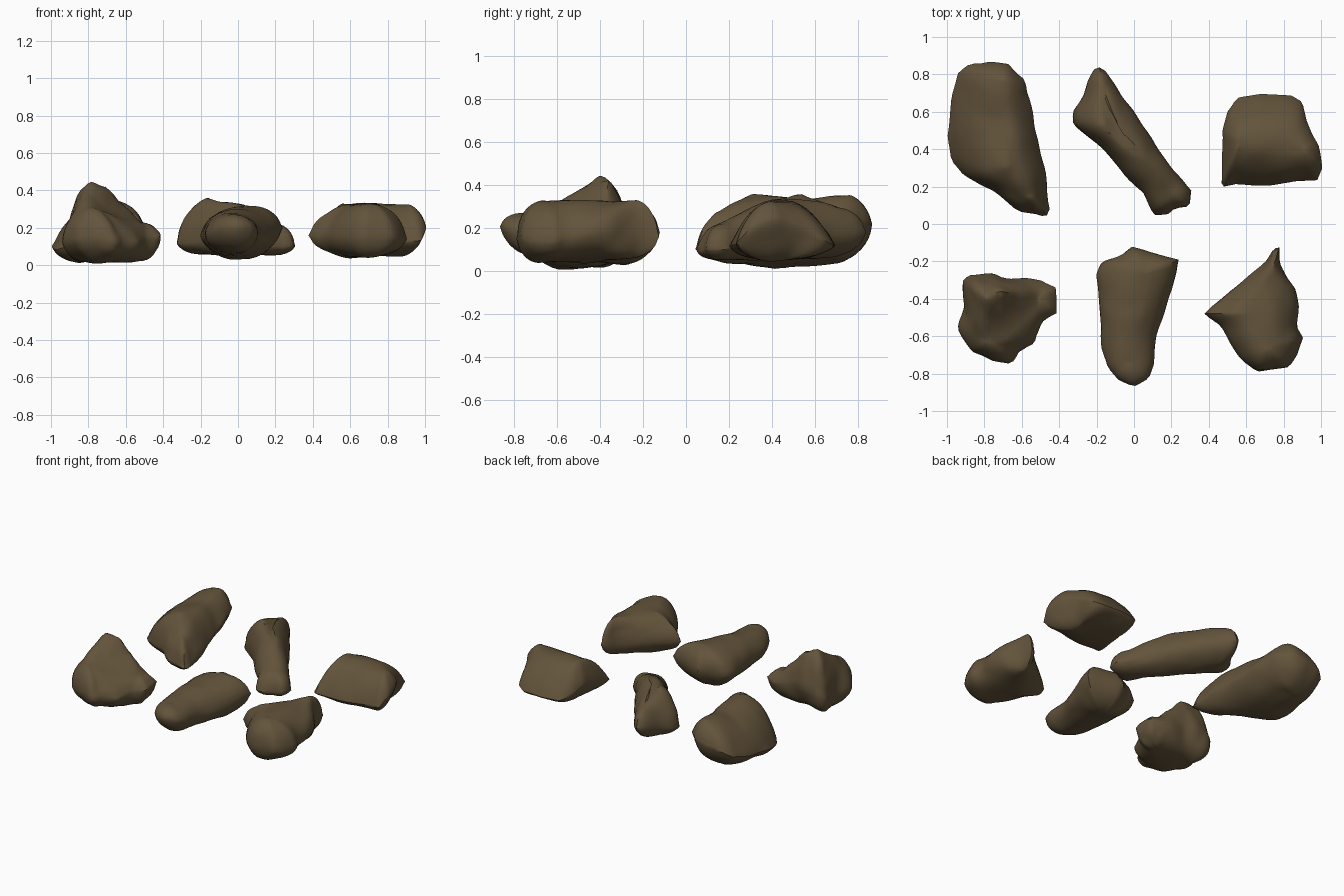
import bpy, bmesh, math
from mathutils import Vector, noise

if "Cube" in bpy.data.objects:
    bpy.data.objects.remove(bpy.data.objects["Cube"])

stone = bpy.data.materials.new("brown stone")
stone.diffuse_color = (0.125, 0.088, 0.044, 1)
stone.use_nodes = True
stone.node_tree.nodes["Principled BSDF"].inputs["Base Color"].default_value = stone.diffuse_color


def resample(pts, n):
    """Evenly spaced points along a closed outline."""
    pts = [Vector(p) for p in pts]
    segs = [(a, b, (b - a).length) for a, b in zip(pts, pts[1:] + pts[:1])]
    step = sum(s[2] for s in segs) / n
    out, i, start = [], 0, 0.0
    for k in range(n):
        pos = k * step
        while pos > start + segs[i][2] and i < len(segs) - 1:
            start += segs[i][2]
            i += 1
        a, b, l = segs[i]
        out.append(a.lerp(b, min(1, (pos - start) / l)))
    return out


def nearest(p, crest):
    """Closest point, seen from above, on a crest polyline."""
    best, best_d = None, 1e9
    for a, b in zip(crest, crest[1:]):
        a, b = Vector(a), Vector(b)
        d = (b - a).xy
        t = max(0, min(1, (p.xy - a.xy).dot(d) / d.length_squared))
        q = a.lerp(b, t)
        if (q.xy - p.xy).length < best_d:
            best, best_d = q, (q.xy - p.xy).length
    return best


def rock(name, outline, crest, keel, steep=0.7, under=0.55, rough=0.012, seed=0):
    """Stone lofted from its waist outline up to a crest and down to a keel.
    Lower steep and under values give more upright sides."""
    bm = bmesh.new()
    n = 60
    waist = resample(outline, n)

    def shell(line, power, flip):
        raw = [nearest(p, line) for p in waist]
        goal = [sum((raw[(i + k) % n] for k in range(-2, 3)), Vector()) / 5 for i in range(n)]
        prev = first
        for t in (0.02, 0.06, 0.12, 0.2, 0.3, 0.42, 0.55, 0.68, 0.8, 0.9):
            ring = []
            for p, q in zip(waist, goal):
                v = p.lerp(q, t)
                v.z = p.z + (q.z - p.z) * (1 - (1 - t) ** 2) ** power
                ring.append(bm.verts.new(v))
            for i in range(n):
                j = (i + 1) % n
                f = (prev[i], prev[j], ring[j], ring[i])
                bm.faces.new(f[::-1] if flip else f)
            prev = ring
        cap = bm.faces.new(prev[::-1] if flip else prev)
        bmesh.ops.triangulate(bm, faces=[cap])

    first = [bm.verts.new(p) for p in waist]
    shell(crest, steep, False)
    shell(keel, under, True)
    rim = set(first)
    inner = [v for v in bm.verts if v not in rim]
    for _ in range(2):
        bmesh.ops.smooth_vert(bm, verts=inner, factor=0.4,
                              use_axis_x=True, use_axis_y=True, use_axis_z=True)
    bmesh.ops.recalc_face_normals(bm, faces=bm.faces)
    bm.normal_update()

    # chipped, angular relief
    off = Vector((seed * 3.7, seed * 1.3, seed * 2.1))
    moves = []
    for v in bm.verts:
        d = noise.voronoi(v.co * 5 + off)[0]
        h = (d[1] - d[0] - 0.25) * rough + noise.noise(v.co * 5 + off) * rough
        moves.append(v.normal * h)
    for v, m in zip(bm.verts, moves):
        v.co += m
        v.co.z = max(v.co.z, 0)

    me = bpy.data.meshes.new(name)
    bm.to_mesh(me)
    bm.free()
    me.materials.append(stone)
    ob = bpy.data.objects.new(name, me)
    bpy.context.collection.objects.link(ob)
    bpy.context.view_layer.objects.active = ob
    ob.select_set(True)
    bpy.ops.object.shade_smooth_by_angle(angle=math.radians(42))
    ob.select_set(False)


# long slab, back left
rock("back_left_rock",
     [(-.45, .08, .1), (-.51, .45, .17), (-.56, .65, .22), (-.58, .77, .24), (-.67, .86, .24),
      (-.77, .87, .22), (-.88, .86, .2), (-.94, .81, .16), (-.98, .66, .12), (-1, .47, .1),
      (-.98, .34, .08), (-.92, .26, .1), (-.72, .15, .13), (-.62, .07, .12), (-.47, .03, .1)],
     [(-.57, .16, .28), (-.66, .31, .365), (-.7, .55, .33), (-.7, .75, .355)],
     [(-.62, .22, .04), (-.83, .42, .015), (-.79, .68, .04)], 0.8, 0.65, .014, 1)

# leaning wedge, back middle
rock("back_middle_rock",
     [(.31, .18, .1), (.2, .3, .14), (.08, .48, .17), (-.04, .65, .17), (-.16, .82, .18),
      (-.2, .84, .18), (-.24, .77, .17), (-.27, .68, .15), (-.33, .6, .12), (-.33, .53, .11),
      (-.18, .41, .13), (-.04, .25, .14), (.06, .17, .13), (.1, .05, .1), (.18, .05, .1),
      (.22, .08, .1), (.3, .09, .1)],
     [(.19, .17, .22), (.05, .34, .32), (-.15, .54, .36), (-.17, .72, .29)],
     [(.17, .16, .05), (-.05, .4, .05), (-.19, .62, .06)], 0.55, 0.55, .01, 2)

# blocky ridge, back right
rock("back_right_rock",
     [(1, .3, .2), (.98, .42, .25), (.92, .55, .2), (.9, .65, .14), (.84, .69, .12),
      (.67, .7, .12), (.55, .67, .12), (.5, .6, .15), (.475, .5, .2), (.47, .2, .12),
      (.54, .21, .11), (.75, .21, .12), (.98, .23, .13)],
     [(.57, .44, .33), (.75, .45, .335), (.9, .4, .33)],
     [(.58, .42, .06), (.85, .42, .05)], 0.85, 0.6, .01, 3)

# tall peaked stone, front left
rock("front_left_rock",
     [(-.42, -.34, .17), (-.5, -.29, .16), (-.7, -.29, .2), (-.75, -.265, .2), (-.88, -.27, .18),
      (-.92, -.3, .16), (-.91, -.45, .14), (-.94, -.56, .12), (-.87, -.69, .13), (-.75, -.73, .14),
      (-.66, -.74, .13), (-.62, -.68, .12), (-.53, -.64, .12), (-.48, -.52, .14), (-.41, -.48, .16)],
     [(-.78, -.62, .31), (-.77, -.41, .44), (-.7, -.38, .42), (-.52, -.4, .23)],
     [(-.82, -.42, .01), (-.72, -.58, .01), (-.55, -.42, .02)], 0.7, 0.55, .018, 4)

# rounded tapering stone, front middle
rock("front_middle_rock",
     [(.24, -.19, .2), (.21, -.34, .17), (.17, -.45, .16), (.12, -.6, .16), (.11, -.75, .18),
      (.08, -.83, .2), (0, -.865, .21), (-.08, -.83, .2), (-.14, -.77, .18), (-.17, -.67, .17),
      (-.18, -.5, .16), (-.2, -.27, .16), (-.17, -.2, .16), (-.07, -.17, .17),
      (-.01, -.12, .18), (.1, -.15, .19)],
     [(-.03, -.74, .275), (-.02, -.5, .3), (.05, -.27, .32)],
     [(-.01, -.67, .06), (.02, -.3, .03)], 0.5, 0.55, .01, 5)

# pointed stone, front right
rock("front_right_rock",
     [(.9, -.61, .14), (.87, -.55, .16), (.88, -.45, .18), (.86, -.35, .19), (.79, -.22, .18),
      (.78, -.115, .16), (.74, -.13, .16), (.7, -.2, .17), (.6, -.28, .16), (.47, -.4, .16),
      (.38, -.48, .16), (.45, -.54, .16), (.5, -.62, .16), (.58, -.73, .15), (.66, -.79, .15),
      (.83, -.77, .15), (.87, -.7, .14)],
     [(.71, -.66, .33), (.62, -.48, .32), (.74, -.24, .335)],
     [(.68, -.68, .04), (.62, -.48, .04), (.74, -.26, .06)], 0.55, 0.55, .012, 6)
